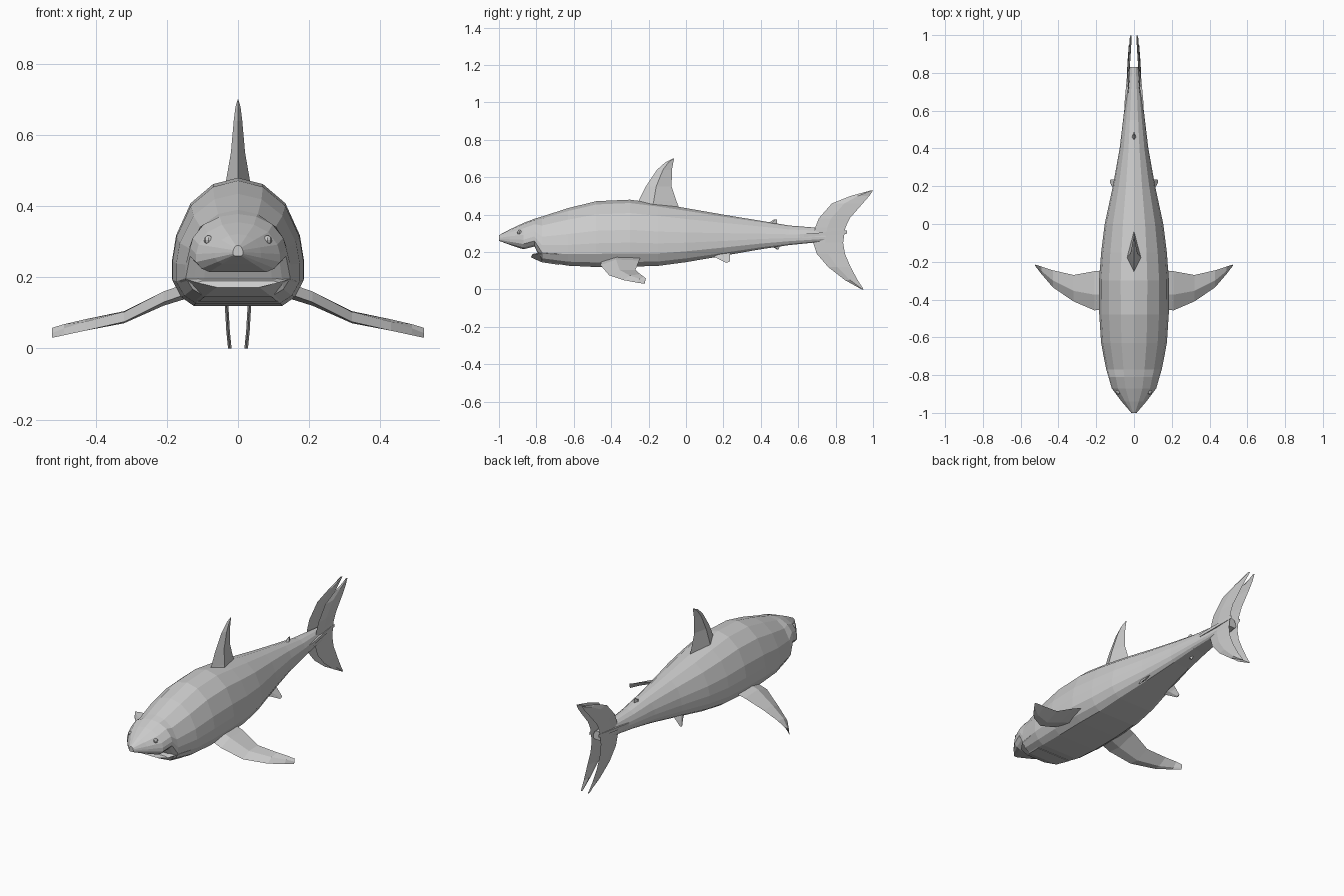
import bpy, bmesh
from mathutils import Vector


def loft(name, rings, mirror=False):
    """Skin a list of equal-sized point rings, cap both ends."""
    bm = bmesh.new()
    vr = [[bm.verts.new(p) for p in r] for r in rings]
    n = len(vr[0])
    for a, b in zip(vr, vr[1:]):
        for i in range(n):
            j = (i + 1) % n
            bm.faces.new((a[i], a[j], b[j], b[i]))
    bm.faces.new(vr[0])
    bm.faces.new(vr[-1])
    if mirror:
        geo = bmesh.ops.duplicate(bm, geom=bm.verts[:] + bm.edges[:] + bm.faces[:])
        for v in geo["geom"]:
            if isinstance(v, bmesh.types.BMVert):
                v.co.x *= -1
    bmesh.ops.recalc_face_normals(bm, faces=bm.faces[:])
    me = bpy.data.meshes.new(name)
    bm.to_mesh(me)
    bm.free()
    ob = bpy.data.objects.new(name, me)
    bpy.context.collection.objects.link(ob)
    return ob


def blade(lead, trail, half):
    """Four-point fin section: leading edge, two swollen sides, trailing edge."""
    lead, trail, half = Vector(lead), Vector(trail), Vector(half)
    mid = lead.lerp(trail, 0.4)
    return [lead, mid + half, trail, mid - half]


# half cross-section (share of half width, share of height)
HALF = [(0.68, 0), (0.87, 0.07), (1, 0.2), (1, 0.36), (0.94, 0.55),
        (0.72, 0.8), (0.38, 0.95)]
SECTION = [(0, 0)] + HALF + [(0, 1)] + [(-x, t) for x, t in reversed(HALF)]


def body_ring(y, w, bottom, top):
    return [(x * w, y, bottom + t * (top - bottom)) for x, t in SECTION]


# body with snout: y, half width, bottom z, top z
BODY = [(-1, 0.014, 0.26, 0.29), (-0.94, 0.065, 0.238, 0.322),
        (-0.87, 0.118, 0.215, 0.355), (-0.81, 0.135, 0.23, 0.378),
        (-0.77, 0.147, 0.15, 0.39), (-0.63, 0.174, 0.127, 0.435),
        (-0.48, 0.184, 0.12, 0.472), (-0.3, 0.185, 0.122, 0.48),
        (-0.15, 0.174, 0.126, 0.46), (0, 0.155, 0.146, 0.435),
        (0.2, 0.112, 0.18, 0.40), (0.4, 0.076, 0.215, 0.367),
        (0.55, 0.058, 0.237, 0.342), (0.7, 0.04, 0.252, 0.33),
        (0.83, 0.026, 0.265, 0.318)]
loft("body", [body_ring(*b) for b in BODY])

# lower jaw jutting below the open mouth
loft("lower_jaw", [
    [(-0.06, -0.83, 0.172), (0.06, -0.83, 0.172), (0.115, -0.82, 0.185),
     (0.1, -0.82, 0.19), (-0.1, -0.82, 0.19), (-0.115, -0.82, 0.185)],
    [(-0.095, -0.77, 0.145), (0.095, -0.77, 0.145), (0.147, -0.77, 0.195),
     (0.12, -0.77, 0.2), (-0.12, -0.77, 0.2), (-0.147, -0.77, 0.195)],
    [(-0.11, -0.68, 0.132), (0.11, -0.68, 0.132), (0.165, -0.68, 0.19),
     (0.12, -0.68, 0.2), (-0.12, -0.68, 0.2), (-0.165, -0.68, 0.19)]])

# upright fins on the centre line: z, leading y, trailing y, half thickness
def upright(name, rows):
    loft(name, [blade((0, a, z), (0, b, z), (t, 0, 0)) for z, a, b, t in rows])


upright("dorsal_fin", [(0.42, -0.29, -0.03, 0.042), (0.47, -0.255, -0.05, 0.034),
                       (0.55, -0.215, -0.077, 0.02), (0.64, -0.155, -0.075, 0.012),
                       (0.68, -0.11, -0.068, 0.007), (0.70, -0.07, -0.063, 0.001)])
upright("rear_dorsal_fin", [(0.335, 0.42, 0.49, 0.015), (0.358, 0.445, 0.487, 0.01),
                            (0.375, 0.47, 0.485, 0.003)])
upright("anal_fin", [(0.245, 0.42, 0.5, 0.015), (0.23, 0.46, 0.5, 0.01),
                     (0.215, 0.485, 0.495, 0.003)])

# swept pectoral fins: x, leading y, z, trailing y, z, half thickness
PECTORAL = [(0.11, -0.45, 0.165, -0.24, 0.185, 0.022),
            (0.21, -0.457, 0.13, -0.25, 0.155, 0.02),
            (0.32, -0.41, 0.075, -0.27, 0.105, 0.016),
            (0.43, -0.335, 0.05, -0.245, 0.082, 0.012),
            (0.49, -0.265, 0.037, -0.225, 0.068, 0.007),
            (0.523, -0.222, 0.03, -0.215, 0.058, 0.002)]
loft("pectoral_fins", [blade((x, a, za), (x, b, zb), (0, 0, t))
                       for x, a, za, b, zb, t in PECTORAL], mirror=True)

# small pelvic fins
loft("pelvic_fins", [blade((0.07, 0.1, 0.2), (0.07, 0.24, 0.21), (0.012, 0, 0)),
                     blade((0.1, 0.17, 0.165), (0.1, 0.235, 0.18), (0.008, 0, 0)),
                     blade((0.125, 0.215, 0.142), (0.125, 0.235, 0.15), (0.003, 0, 0))],
     mirror=True)

# crescent tail made of two parallel sheets: z, leading y, trailing y, x
TAIL = [(0.0, 0.94, 0.95, 0.023), (0.05, 0.85, 0.918, 0.028),
        (0.12, 0.76, 0.88, 0.032), (0.19, 0.70, 0.85, 0.031),
        (0.25, 0.68, 0.84, 0.03), (0.33, 0.69, 0.852, 0.03),
        (0.38, 0.71, 0.875, 0.03), (0.46, 0.78, 0.945, 0.026),
        (0.5, 0.88, 0.98, 0.021), (0.53, 0.99, 1.0, 0.017)]
loft("tail_fin", [blade((x, a, z), (x, b, z), (0.005, 0, 0))
                  for z, a, b, x in TAIL], mirror=True)

# side keels running into the tail
loft("tail_keels", [blade((0.045, 0.48, z), (0.03, 0.86, z + 0.03), (0.012, 0, 0))
                    for z in (0.268, 0.285)], mirror=True)

# eyes
for s, side in ((-1, "left"), (1, "right")):
    bpy.ops.mesh.primitive_uv_sphere_add(segments=8, ring_count=6, radius=0.013,
                                         location=(s * 0.083, -0.89, 0.305))
    bpy.context.object.name = side + "_eye"
